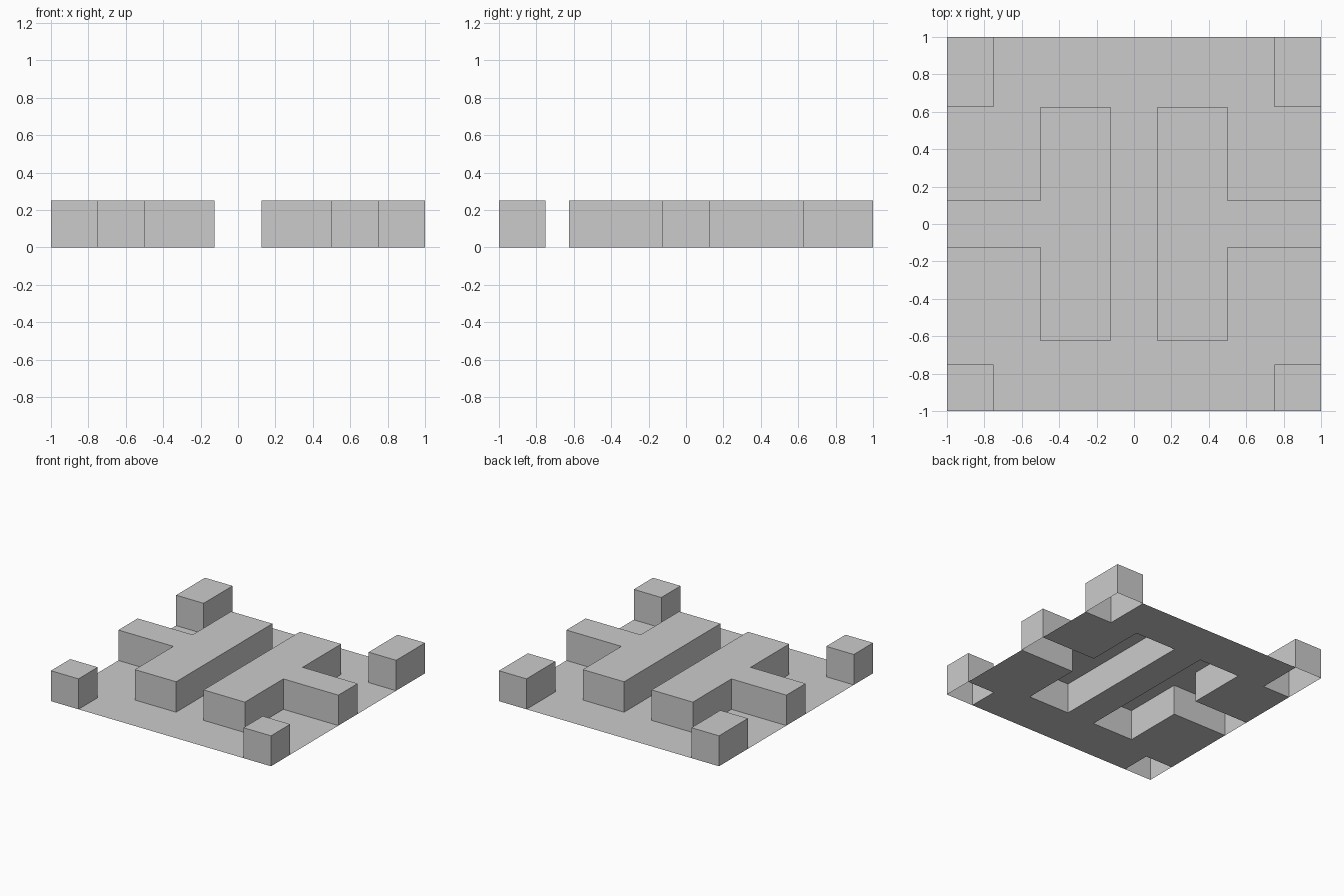
import bpy, bmesh

if "Cube" in bpy.data.objects:
    bpy.data.objects.remove(bpy.data.objects["Cube"])

HEIGHT = 0.25
# Cut lines of the panel
XS = [-1, -0.75, -0.5, -0.125, 0.125, 0.5, 0.75, 1]
YS = [-1, -0.75, -0.625, -0.125, 0.125, 0.625, 1]

# Raised areas on one half (x0, x1, y0, y1), mirrored across x = 0
RAISED = [
    (0.125, 0.5, -0.625, 0.625),   # long bar
    (0.5, 1.0, -0.125, 0.125),     # side arm
    (0.75, 1.0, -1.0, -0.75),      # front corner
    (0.75, 1.0, 0.625, 1.0),       # back corner
]


def is_raised(face):
    c = face.calc_center_median()
    return any(x0 < abs(c.x) < x1 and y0 < c.y < y1 for x0, x1, y0, y1 in RAISED)


bm = bmesh.new()

# Flat sheet divided along the cut lines
rows = [[bm.verts.new((x, y, 0)) for x in XS] for y in YS]
for low, high in zip(rows, rows[1:]):
    for i in range(len(XS) - 1):
        bm.faces.new((low[i], low[i + 1], high[i + 1], high[i]))

# Lift the raised areas, leaving them open underneath
lifted = [f for f in bm.faces if is_raised(f)]
result = bmesh.ops.extrude_face_region(bm, geom=lifted)
verts = [g for g in result["geom"] if isinstance(g, bmesh.types.BMVert)]
bmesh.ops.translate(bm, verts=verts, vec=(0, 0, HEIGHT))
leftover = [f for f in lifted if f.is_valid]
if leftover:
    bmesh.ops.delete(bm, geom=leftover, context='FACES')

# Merge coplanar cells and turn the sheet upward
bmesh.ops.dissolve_limit(bm, angle_limit=0.01, verts=bm.verts[:], edges=bm.edges[:])
bmesh.ops.recalc_face_normals(bm, faces=bm.faces[:])
if sum(f.normal.z * f.calc_area() for f in bm.faces) < 0:
    bmesh.ops.reverse_faces(bm, faces=bm.faces[:])

mesh = bpy.data.meshes.new("relief_panel")
bm.to_mesh(mesh)
bm.free()
panel = bpy.data.objects.new("relief_panel", mesh)
bpy.context.collection.objects.link(panel)
